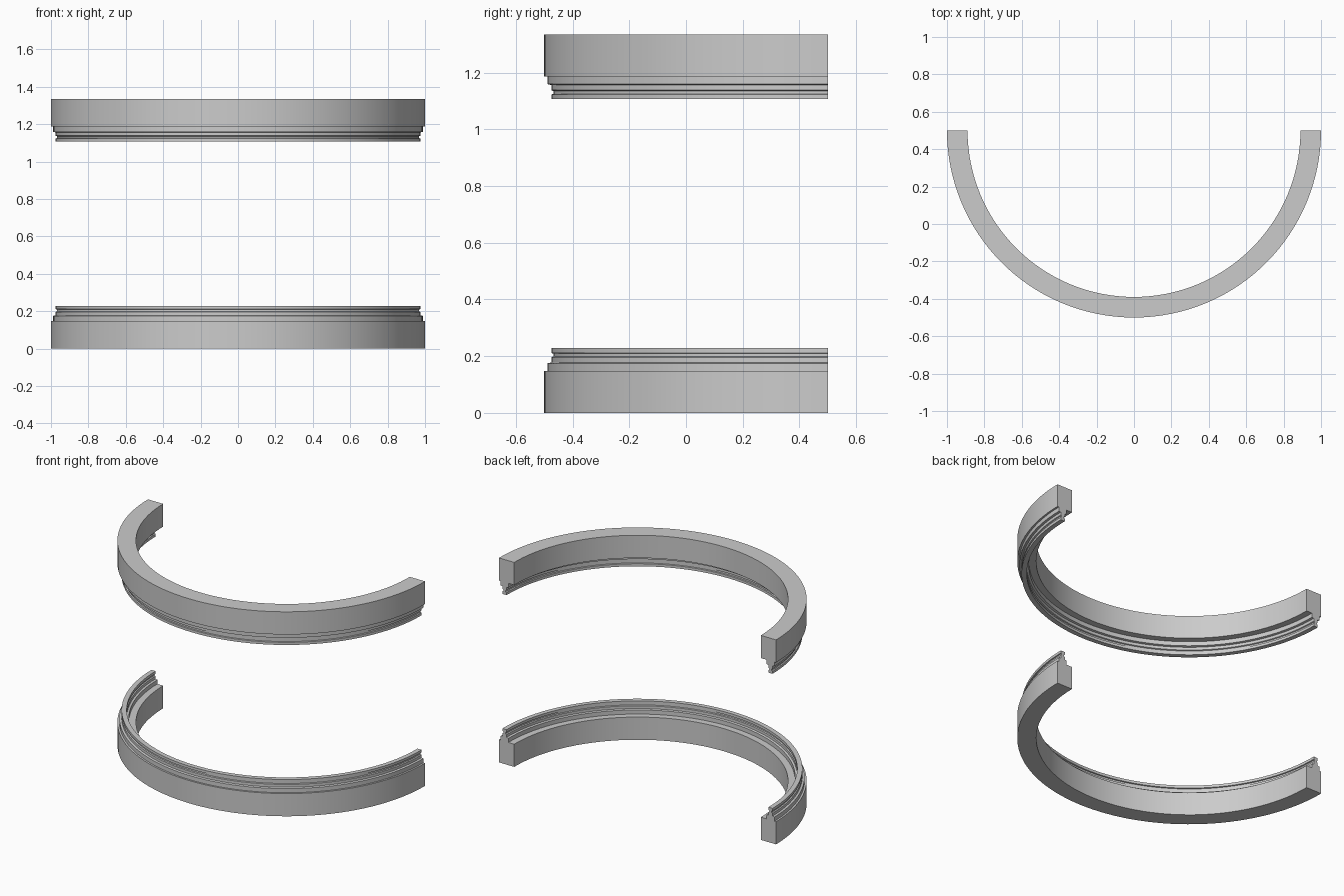
import bpy, bmesh, math

if "Cube" in bpy.data.objects:
    bpy.data.objects.remove(bpy.data.objects["Cube"])

HEIGHT = 1.334
SEGMENTS = 64

# Cross-section of the lower trim: plain band, stepped collar, groove and lip (radius, z)
PROFILE = [
    (0.89, 0.0), (1.0, 0.0), (1.0, 0.148), (0.988, 0.148), (0.988, 0.175),
    (0.975, 0.178), (0.975, 0.196), (0.968, 0.199), (0.968, 0.209),
    (0.975, 0.211), (0.975, 0.228),
    (0.945, 0.228), (0.945, 0.211), (0.952, 0.209), (0.952, 0.199),
    (0.945, 0.196), (0.945, 0.178), (0.932, 0.175), (0.932, 0.148), (0.89, 0.148),
]


def half_ring(name, flip):
    """Sweep the cross-section through a half turn about (0, 0.5)."""
    bm = bmesh.new()
    rings = []
    for i in range(SEGMENTS + 1):
        a = math.pi + math.pi * i / SEGMENTS
        rings.append([bm.verts.new((r * math.cos(a), 0.5 + r * math.sin(a),
                                    HEIGHT - z if flip else z)) for r, z in PROFILE])
    n = len(PROFILE)
    for a, b in zip(rings, rings[1:]):
        for j in range(n):
            k = (j + 1) % n
            bm.faces.new((a[j], a[k], b[k], b[j]))
    bm.faces.new(rings[0])
    bm.faces.new(rings[-1][::-1])
    bmesh.ops.recalc_face_normals(bm, faces=bm.faces)
    mesh = bpy.data.meshes.new(name)
    bm.to_mesh(mesh)
    bm.free()
    obj = bpy.data.objects.new(name, mesh)
    bpy.context.collection.objects.link(obj)
    bpy.ops.object.select_all(action='DESELECT')
    obj.select_set(True)
    bpy.context.view_layer.objects.active = obj
    bpy.ops.object.shade_smooth_by_angle(angle=math.radians(30))


# Matching trims, the upper one turned upside down
half_ring("lower_curved_trim", False)
half_ring("upper_curved_trim", True)
